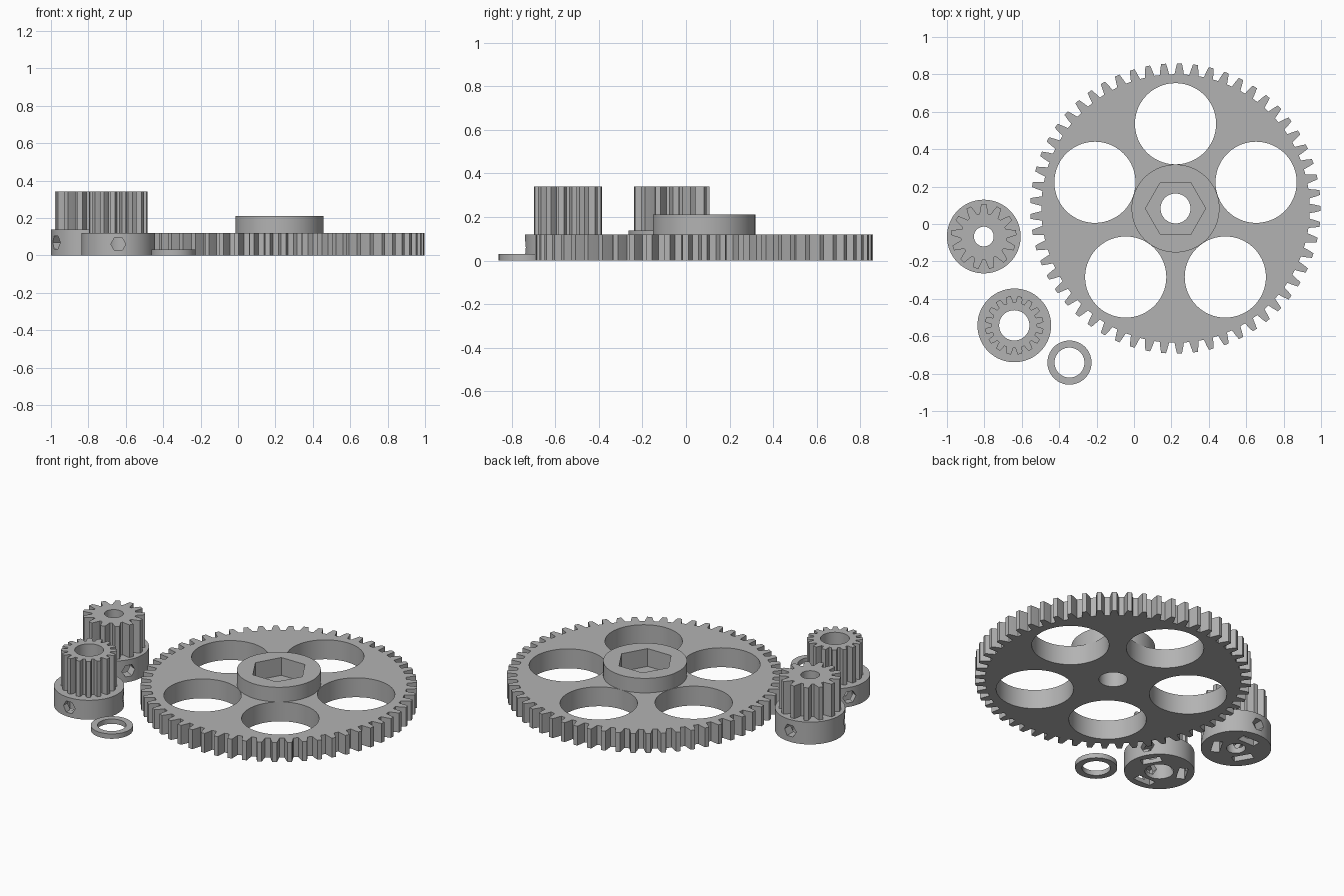
import bpy
import bmesh
from math import sin, cos, pi, radians
from mathutils import Matrix

cube = bpy.data.objects.get("Cube")
if cube:
    bpy.data.objects.remove(cube)

gray = bpy.data.materials.new("plain gray")
gray.use_nodes = True
gray.diffuse_color = (0.45, 0.45, 0.45, 1)
gray.node_tree.nodes["Principled BSDF"].inputs["Base Color"].default_value = gray.diffuse_color


def circle(r, n=80, start=0.0):
    return [(r * cos(start + 2 * pi * i / n), r * sin(start + 2 * pi * i / n)) for i in range(n)]


def gear_outline(teeth, root, tip, base_w, tip_w, start):
    """Tapered teeth: half widths blend from base to tip with a slight bulge."""
    steps = [(root, base_w), ((root + tip) / 2, base_w * 0.4 + tip_w * 0.6 + 0.004), (tip, tip_w)]
    flank = [(r, -w / 2 / r) for r, w in steps]
    flank += [(r, -a) for r, a in reversed(flank)]
    points = []
    for i in range(teeth):
        mid = start + 2 * pi * i / teeth
        points += [(r * cos(mid + a), r * sin(mid + a)) for r, a in flank]
    return points


def prism(name, outline, z0, z1, matrix=Matrix()):
    bm = bmesh.new()
    face = bm.faces.new([bm.verts.new((x, y, z0)) for x, y in outline])
    top = bmesh.ops.extrude_face_region(bm, geom=[face])["geom"]
    bmesh.ops.translate(bm, vec=(0, 0, z1 - z0),
                        verts=[v for v in top if isinstance(v, bmesh.types.BMVert)])
    bmesh.ops.recalc_face_normals(bm, faces=bm.faces)
    bm.transform(matrix)
    mesh = bpy.data.meshes.new(name)
    bm.to_mesh(mesh)
    bm.free()
    mesh.materials.append(gray)
    obj = bpy.data.objects.new(name, mesh)
    bpy.context.scene.collection.objects.link(obj)
    return obj


def combine(target, tool, operation="DIFFERENCE"):
    """Apply a boolean and discard the tool object."""
    tool.hide_render = True
    mod = target.modifiers.new("boolean", "BOOLEAN")
    mod.operation, mod.solver, mod.object = operation, "EXACT", tool
    bpy.ops.object.select_all(action="DESELECT")
    bpy.context.view_layer.objects.active = target
    target.select_set(True)
    bpy.ops.object.modifier_apply(modifier=mod.name)
    bpy.data.objects.remove(tool)


def finish(obj, x, y):
    obj.location = (x, y, 0)
    bpy.ops.object.select_all(action="DESELECT")
    bpy.context.view_layer.objects.active = obj
    obj.select_set(True)
    bpy.ops.object.shade_smooth_by_angle(angle=radians(15))


# Large gear: toothed disc, five lightening holes, raised hub with hex pocket
large = prism("large_gear", gear_outline(57, 0.718, 0.776, 0.05, 0.026, 0), 0, 0.12)
for i in range(5):
    a = radians(90 + 72 * i)
    spot = Matrix.Translation((0.453 * cos(a), 0.453 * sin(a), 0))
    combine(large, prism("cutter", circle(0.217), -0.1, 0.3, spot))
combine(large, prism("hub", circle(0.235, 100), 0.06, 0.21), "UNION")
combine(large, prism("cutter", circle(0.161, 6), 0.1, 0.3))
combine(large, prism("cutter", circle(0.08, 48), -0.1, 0.3))
finish(large, 0.222, 0.083)


def collared_gear(name, x, y, outline, collar_top, bore, slot_r, screw_start):
    """Small gear on a round collar with three set screw holes and nut slots."""
    obj = prism(name, circle(0.197, 90), 0, collar_top)
    combine(obj, prism("teeth", outline, collar_top / 2 + 0.05, 0.34), "UNION")
    combine(obj, prism("cutter", circle(bore, 48), -0.1, 0.5))
    for i in range(3):
        turn = Matrix.Rotation(radians(screw_start + 120 * i), 4, "Z")
        sideways = turn @ Matrix.Translation((0, 0, collar_top / 2)) @ Matrix.Rotation(pi / 2, 4, "Y")
        combine(obj, prism("cutter", circle(0.04, 6, pi / 2), bore * 0.8, 0.3, sideways))
        slot = [(slot_r + sx * 0.025, sy * 0.058) for sx, sy in ((-1, -1), (1, -1), (1, 1), (-1, 1))]
        combine(obj, prism("cutter", slot, -0.1, collar_top * 0.8, turn))
    finish(obj, x, y)


# Small drive gear and belt pulley
collared_gear("small_gear", -0.803, -0.067,
              gear_outline(13, 0.124, 0.175, 0.046, 0.026, pi / 2), 0.138, 0.053, 0.11, 90)
collared_gear("belt_pulley", -0.64, -0.542,
              gear_outline(16, 0.122, 0.157, 0.034, 0.024, pi / 16), 0.12, 0.081, 0.13, 30)

# Spacer ring
ring = prism("spacer_ring", circle(0.118, 64), 0, 0.03)
combine(ring, prism("cutter", circle(0.08, 64), -0.1, 0.1))
finish(ring, -0.345, -0.741)
